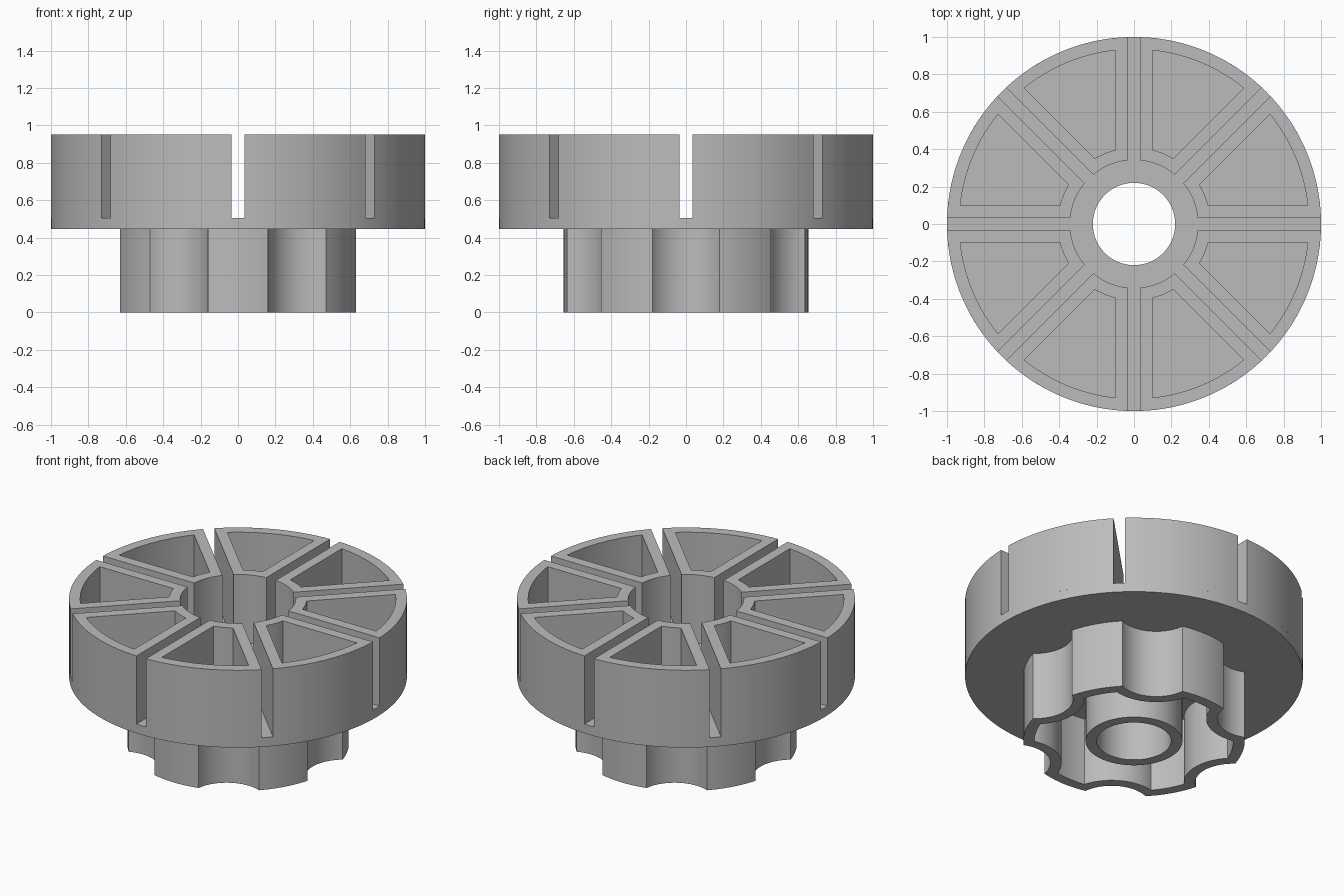
import bpy
import bmesh
from math import sin, cos, asin, acos, atan2, pi, radians

cube = bpy.data.objects.get("Cube")
if cube:
    bpy.data.objects.remove(cube, do_unlink=True)

# Main dimensions
BORE, RIM = 0.22, 1.0
PLATE_Z, FLOOR_Z, TOP_Z = 0.445, 0.505, 0.95
WALL = 0.066
SLOT = 0.034
CUPS, LOBES = 8, 6

grey = bpy.data.materials.new("plain grey")
grey.use_nodes = True
colour = (0.5, 0.5, 0.5, 1)
grey.diffuse_color = colour
grey.node_tree.nodes["Principled BSDF"].inputs["Base Color"].default_value = colour


def arc(r, a0, a1, n, cx=0, cy=0):
    """Points on an arc, both ends included."""
    steps = [a0 + (a1 - a0) * i / n for i in range(n + 1)]
    return [(cx + r * cos(a), cy + r * sin(a)) for a in steps]


def circle(r, n=160):
    return arc(r, 0, 2 * pi, n)[:-1]


def walled_prism(name, outer, inner, z0, z1, bottom=True, top=True):
    """Hollow prism between two outlines with equal point counts."""
    bm = bmesh.new()
    loops = [[bm.verts.new((x, y, z)) for x, y in pts]
             for pts, z in ((outer, z0), (outer, z1), (inner, z1), (inner, z0))]
    spans = [(0, 1), (2, 3)] + [(1, 2)] * top + [(3, 0)] * bottom
    n = len(outer)
    for a, b in spans:
        for i in range(n):
            j = (i + 1) % n
            bm.faces.new((loops[a][i], loops[a][j], loops[b][j], loops[b][i]))
    mesh = bpy.data.meshes.new(name)
    bm.to_mesh(mesh)
    bm.free()
    mesh.materials.append(grey)
    obj = bpy.data.objects.new(name, mesh)
    bpy.context.collection.objects.link(obj)
    bpy.ops.object.select_all(action='DESELECT')
    obj.select_set(True)
    bpy.context.view_layer.objects.active = obj
    bpy.ops.object.shade_smooth_by_angle(angle=radians(25))
    return obj


def sector(offset, r0, r1):
    """Wedge outline whose straight sides run parallel to the slots."""
    span = 2 * pi / CUPS
    a1, a0 = asin(offset / r1), asin(offset / r0)
    return arc(r1, a1, span - a1, 20) + arc(r0, span - a0, a0, 20)


def fluted(r, flute_r, centre=0.765):
    """Round outline with scooped flutes between the lobes."""
    pts = []
    step = 2 * pi / LOBES
    half = acos((r * r + centre ** 2 - flute_r ** 2) / (2 * r * centre))
    sweep = atan2(r * sin(half), centre - r * cos(half))
    for k in range(LOBES):
        a = k * step
        pts += arc(flute_r, a + pi + sweep, a + pi - sweep, 20,
                   centre * cos(a), centre * sin(a))[:-1]
        pts += arc(r, a + half, a + step - half, 10)[:-1]
    return pts


# Disc that carries the cups above and the grip below
walled_prism("base_disc", circle(RIM), circle(BORE), PLATE_Z, FLOOR_Z)

# Ring of open wedge cups, separated by slots
for k in range(CUPS):
    cup = walled_prism(f"wedge_cup_{k + 1}", sector(SLOT, 0.342, RIM),
                       sector(SLOT + WALL, 0.342 + WALL, RIM - WALL),
                       FLOOR_Z, TOP_Z, bottom=False)
    cup.rotation_euler.z = k * 2 * pi / CUPS

# Hollow fluted grip and the central tube inside it
walled_prism("fluted_grip", fluted(0.655, 0.225),
             fluted(0.655 - WALL, 0.225 + WALL), 0, PLATE_Z, top=False)
walled_prism("centre_tube", circle(BORE + WALL), circle(BORE), 0, PLATE_Z, top=False)
